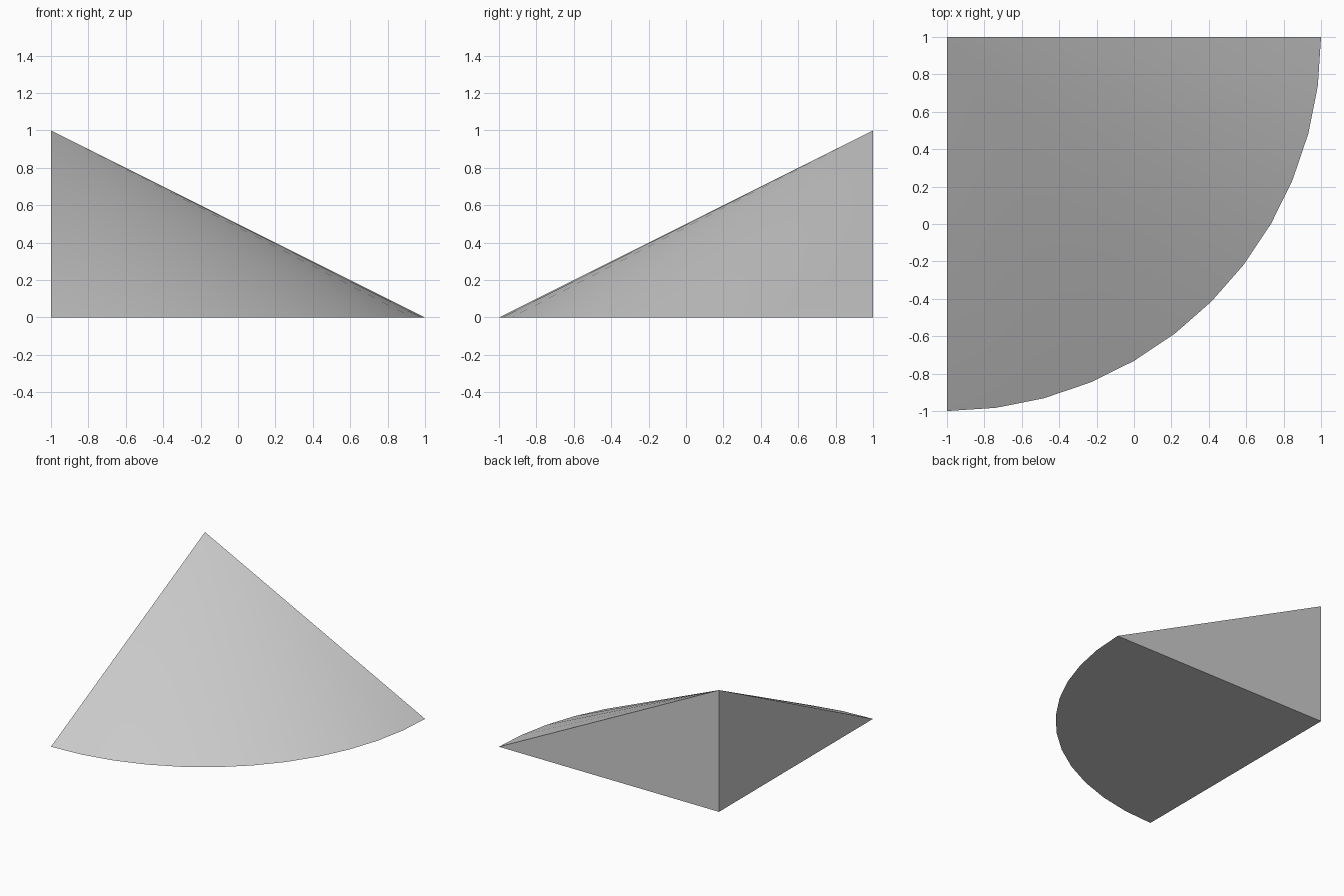
import bpy, bmesh
from math import radians, sin, cos

cube = bpy.data.objects.get("Cube")
if cube:
    bpy.data.objects.remove(cube, do_unlink=True)

RADIUS, HEIGHT, SEGMENTS = 2.0, 1.0, 12

# Plain grey material
grey = bpy.data.materials.new("light grey")
colour = (0.6, 0.6, 0.6, 1)
grey.diffuse_color = colour
grey.use_nodes = True
grey.node_tree.nodes["Principled BSDF"].inputs["Base Color"].default_value = colour

# Quarter cone: corner and apex at the back right, arc sweeping to the front left
bm = bmesh.new()
corner = bm.verts.new((-1, 1, 0))
apex = bm.verts.new((-1, 1, HEIGHT))
arc = []
for i in range(SEGMENTS + 1):
    a = radians(90 * i / SEGMENTS)
    arc.append(bm.verts.new((-1 + RADIUS * sin(a), 1 - RADIUS * cos(a), 0)))

# Curved slope, flat base and the two upright cut faces
for a, b in zip(arc, arc[1:]):
    bm.faces.new((a, b, apex))
bm.faces.new([corner] + arc[::-1])
bm.faces.new((corner, arc[0], apex))
bm.faces.new((corner, apex, arc[-1]))
bmesh.ops.recalc_face_normals(bm, faces=bm.faces[:])

mesh = bpy.data.meshes.new("quarter_cone")
bm.to_mesh(mesh)
bm.free()
mesh.materials.append(grey)
cone = bpy.data.objects.new("quarter_cone", mesh)
bpy.context.collection.objects.link(cone)

# Smooth slope with sharp rims
bpy.ops.object.select_all(action="DESELECT")
cone.select_set(True)
bpy.context.view_layer.objects.active = cone
bpy.ops.object.shade_smooth_by_angle(angle=radians(20))
